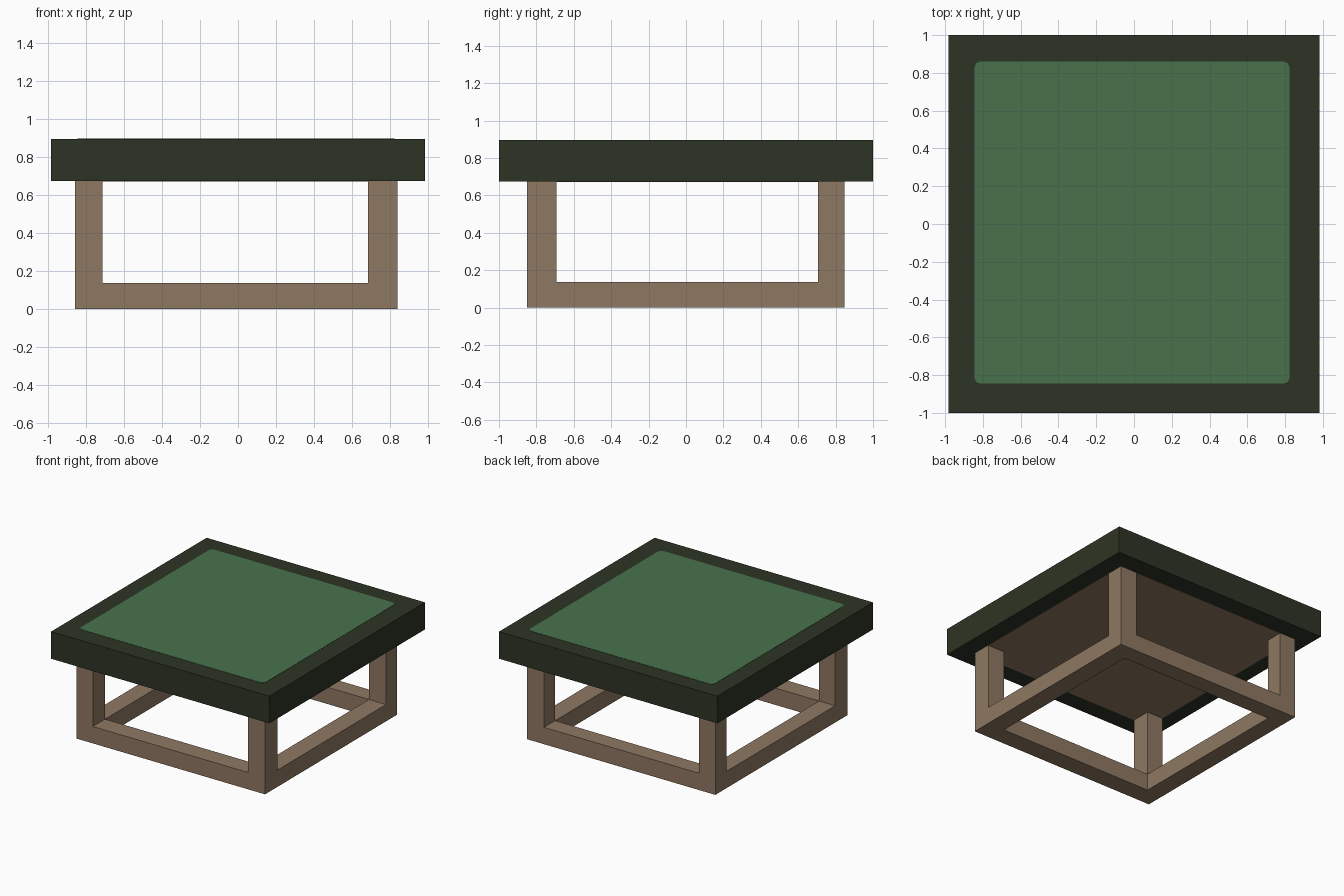
import bpy, bmesh

if "Cube" in bpy.data.objects:
    bpy.data.objects.remove(bpy.data.objects["Cube"])


def material(name, rgb):
    m = bpy.data.materials.new(name)
    m.diffuse_color = (*rgb, 1)
    m.use_nodes = True
    m.node_tree.nodes["Principled BSDF"].inputs["Base Color"].default_value = m.diffuse_color
    return m


wood = material("brown wood", (0.275, 0.188, 0.125))
dark = material("dark olive", (0.027, 0.034, 0.018))
green = material("green felt", (0.065, 0.168, 0.073))


def box(name, lo, hi, mat, corner=0.0):
    """Box between two corners, with optional chamfered vertical edges."""
    bm = bmesh.new()
    bmesh.ops.create_cube(bm, size=1)
    for v in bm.verts:
        v.co = [(a + b) / 2 + c * (b - a) for a, b, c in zip(lo, hi, v.co)]
    if corner:
        upright = [e for e in bm.edges
                   if abs(e.verts[0].co.z - e.verts[1].co.z) > 1e-5]
        bmesh.ops.bevel(bm, geom=upright, offset=corner, segments=2,
                        profile=0.5, affect='EDGES')
    me = bpy.data.meshes.new(name)
    bm.to_mesh(me)
    bm.free()
    me.materials.append(mat)
    ob = bpy.data.objects.new(name, me)
    bpy.context.collection.objects.link(ob)
    return ob


# Base extents: outer and inner edges of the legs on each axis
X0, X1, X2, X3 = -0.858, -0.713, 0.685, 0.839
Y0, Y1, Y2, Y3 = -0.85, -0.693, 0.706, 0.848
RAIL, UNDER, TOP = 0.137, 0.674, 0.895

# Table top with the felt inlay and the wooden underside
box("table_top", (-0.983, -1, UNDER), (0.983, 1, TOP), dark)
box("felt_inlay", (-0.844, -0.845, TOP - 0.004), (0.823, 0.86, TOP + 0.002),
    green, 0.03)
box("underside_panel", (X0, Y0, UNDER - 0.002), (X3, Y3, UNDER + 0.004), wood)

# Legs at the four corners
for side, xa, xb in (("left", X0, X1), ("right", X2, X3)):
    for end, ya, yb in (("front", Y0, Y1), ("back", Y2, Y3)):
        box(f"{end}_{side}_leg", (xa, ya, 0), (xb, yb, UNDER), wood)

# Floor rails between the legs
for end, ya, yb in (("front", Y0, Y1), ("back", Y2, Y3)):
    box(f"{end}_rail", (X1, ya, 0), (X2, yb, RAIL), wood)
for side, xa, xb in (("left", X0, X1), ("right", X2, X3)):
    box(f"{side}_rail", (xa, Y1, 0), (xb, Y2, RAIL), wood)
